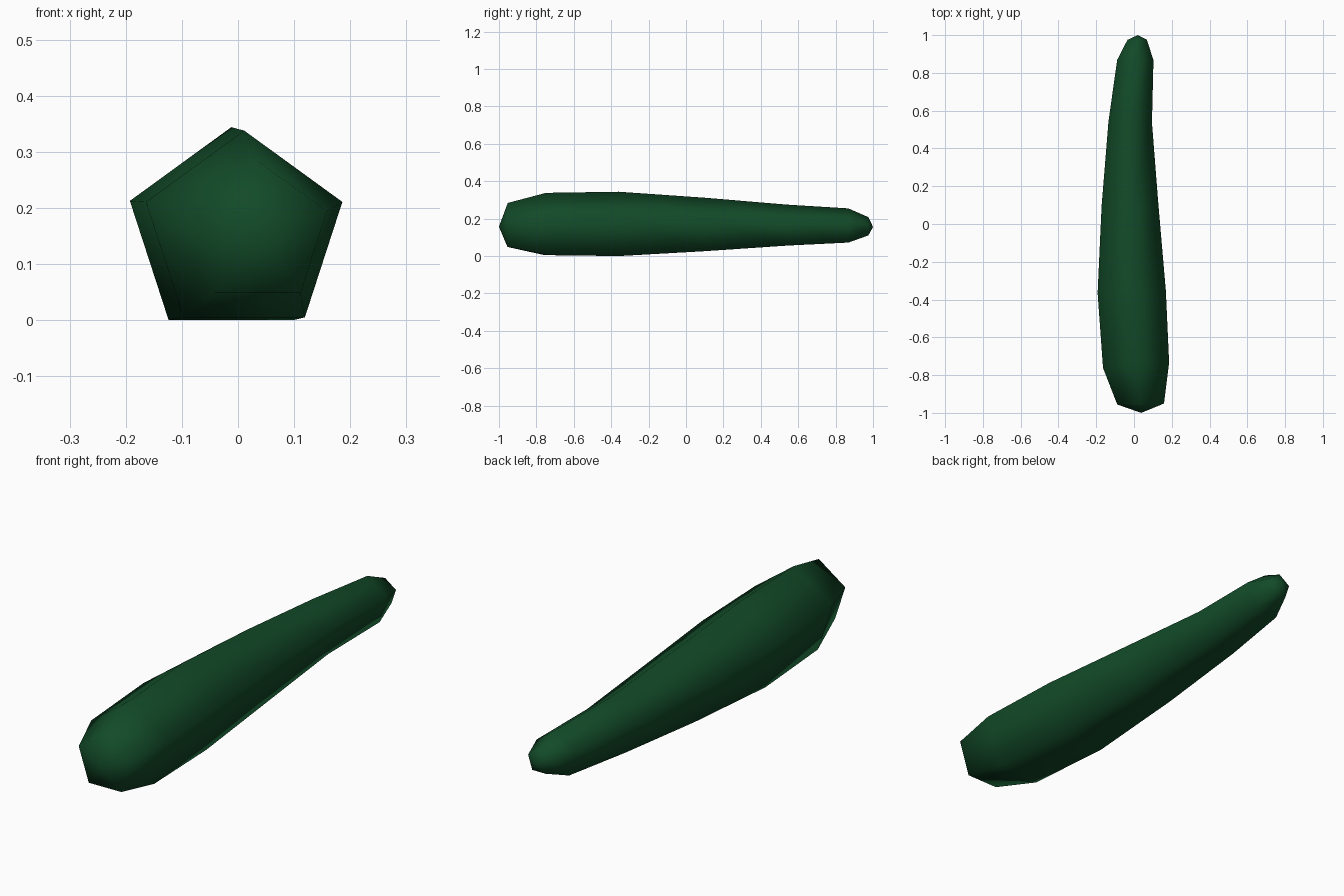
import bpy, bmesh
from math import sin, cos, tau
from mathutils import Vector

cube = bpy.data.objects.get("Cube")
if cube:
    bpy.data.objects.remove(cube, do_unlink=True)

SIDES = 5
CENTRE_Z = 0.154

# Stations along the body: centre x, y, radius, sideways lean of the path
stations = [
    (0.035, -0.953, 0.130, -0.02),
    (0.011, -0.748, 0.184, -0.08),
    (-0.012, -0.360, 0.190, -0.03),
    (-0.021, 0.100, 0.158, -0.01),
    (-0.020, 0.540, 0.121, 0.03),
    (0.007, 0.868, 0.101, 0.01),
    (0.017, 0.975, 0.054, 0.0),
]


def pentagon_ring(bm, x, y, radius, lean):
    """Upright pentagon, point up, turned square to the path."""
    ring = []
    for i in range(SIDES):
        a = tau * i / SIDES
        dx = radius * sin(a)
        ring.append(bm.verts.new((x + dx, y - lean * dx, CENTRE_Z + radius * cos(a))))
    return ring


bm = bmesh.new()
rings = [pentagon_ring(bm, *s) for s in stations]
front_tip = bm.verts.new(Vector((0.038, -1.0, CENTRE_Z + 0.003)))
back_tip = bm.verts.new(Vector((0.02, 1.0, CENTRE_Z + 0.002)))

# Body walls and pointed end caps
for i in range(SIDES):
    j = (i + 1) % SIDES
    for a, b in zip(rings, rings[1:]):
        bm.faces.new((a[i], a[j], b[j], b[i]))
    bm.faces.new((front_tip, rings[0][j], rings[0][i]))
    bm.faces.new((back_tip, rings[-1][i], rings[-1][j]))
bmesh.ops.recalc_face_normals(bm, faces=bm.faces)
for face in bm.faces:
    face.smooth = True

mesh = bpy.data.meshes.new("vegetable_body")
bm.to_mesh(mesh)
bm.free()
body = bpy.data.objects.new("vegetable_body", mesh)
bpy.context.collection.objects.link(body)

# Dark green skin
green = (0.006, 0.068, 0.021, 1.0)
skin = bpy.data.materials.new("dark green")
skin.use_nodes = True
skin.diffuse_color = green
skin.node_tree.nodes["Principled BSDF"].inputs["Base Color"].default_value = green
mesh.materials.append(skin)
